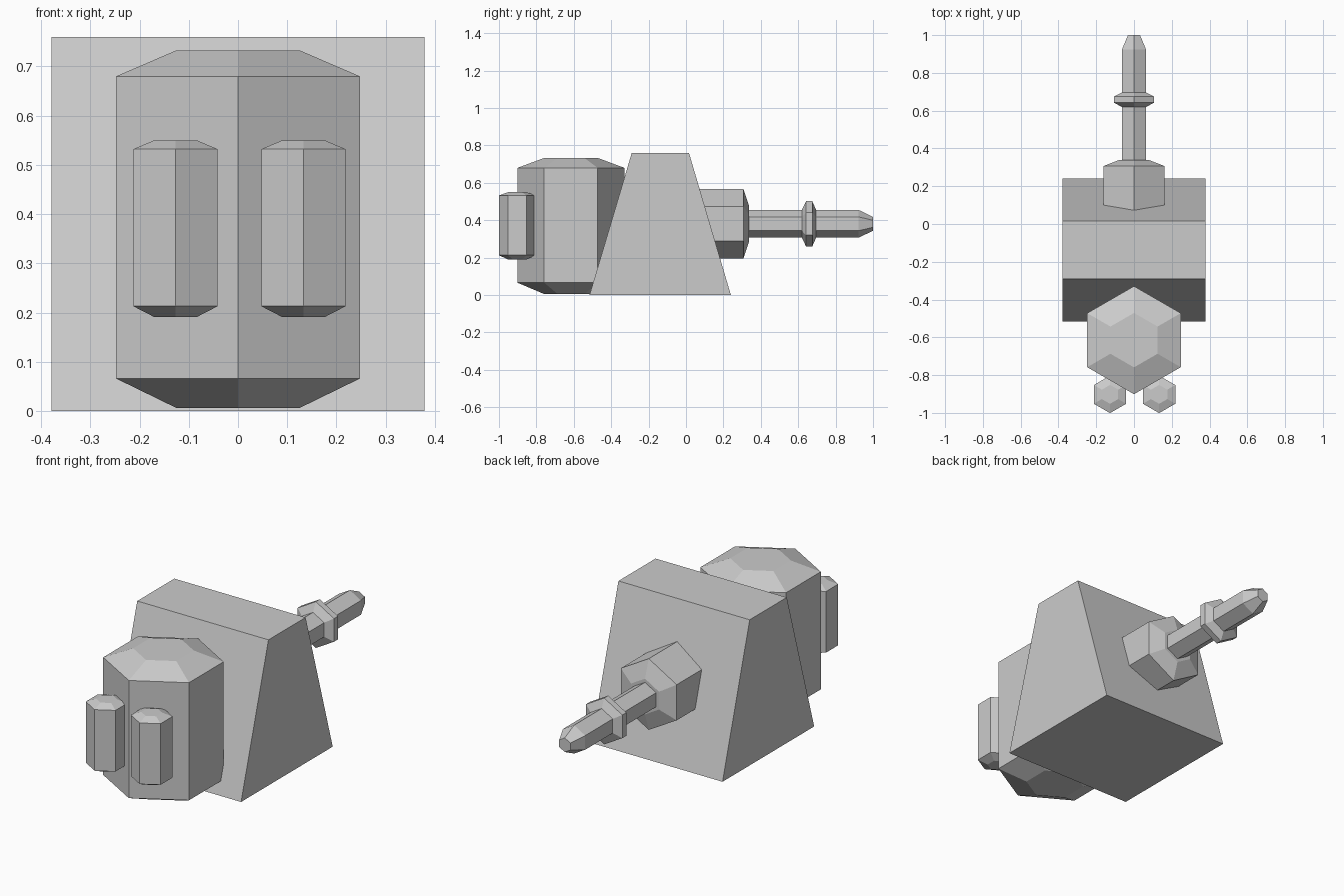
import bpy
from math import pi, sin, cos

if "Cube" in bpy.data.objects:
    bpy.data.objects.remove(bpy.data.objects["Cube"])


def mesh_object(name, verts, faces):
    mesh = bpy.data.meshes.new(name)
    mesh.from_pydata(verts, [], faces)
    mesh.update()
    obj = bpy.data.objects.new(name, mesh)
    bpy.context.collection.objects.link(obj)
    return obj


def loft(name, rings):
    """Closed solid joining equal-sized rings of points, capped at both ends."""
    n = len(rings[0])
    verts = [p for ring in rings for p in ring]
    faces = [tuple(reversed(range(n))), tuple(range(len(verts) - n, len(verts)))]
    for k in range(len(rings) - 1):
        a = k * n
        for i in range(n):
            j = (i + 1) % n
            faces.append((a + i, a + j, a + n + j, a + n + i))
    return mesh_object(name, verts, faces)


def hexagon(r):
    return [(r * cos(pi / 2 + i * pi / 3), r * sin(pi / 2 + i * pi / 3)) for i in range(6)]


def hex_upright(name, x, y, profile):
    """Six-sided solid along z from (z, radius) pairs, corners facing y."""
    return loft(name, [[(x + u, y + v, z) for u, v in hexagon(r)] for z, r in profile])


def hex_lengthwise(name, z, profile):
    """Six-sided solid along y from (y, radius) pairs, corners facing z."""
    return loft(name, [[(-u, y, z + v) for u, v in hexagon(r)] for y, r in profile])


# Tapered central housing
loft("housing", [[(-0.379, y0, z), (0.379, y0, z), (0.379, y1, z), (-0.379, y1, z)]
                 for y0, y1, z in ((-0.516, 0.24, 0), (-0.29, 0.016, 0.76))])

# Large drum at the front
hex_upright("front_drum", 0, -0.615,
            [(0.006, 0.144), (0.066, 0.286), (0.68, 0.286), (0.733, 0.144)])

# Pair of slim canisters on the drum
for side, x in (("left", -0.127), ("right", 0.133)):
    hex_upright("canister_" + side, x, -0.902,
                [(0.191, 0.05), (0.213, 0.099), (0.532, 0.099), (0.55, 0.05)])

# Rear collar, rod and ring
AXIS = 0.381
hex_lengthwise("rear_collar", AXIS,
               [(-0.03, 0.093), (0, 0.186), (0.307, 0.186), (0.338, 0.093)])
hex_lengthwise("rod", AXIS, [(0.2, 0.074), (0.923, 0.074), (1.0, 0.037)])
hex_lengthwise("rod_ring", AXIS,
               [(0.612, 0.06), (0.642, 0.121), (0.675, 0.121), (0.702, 0.06)])
